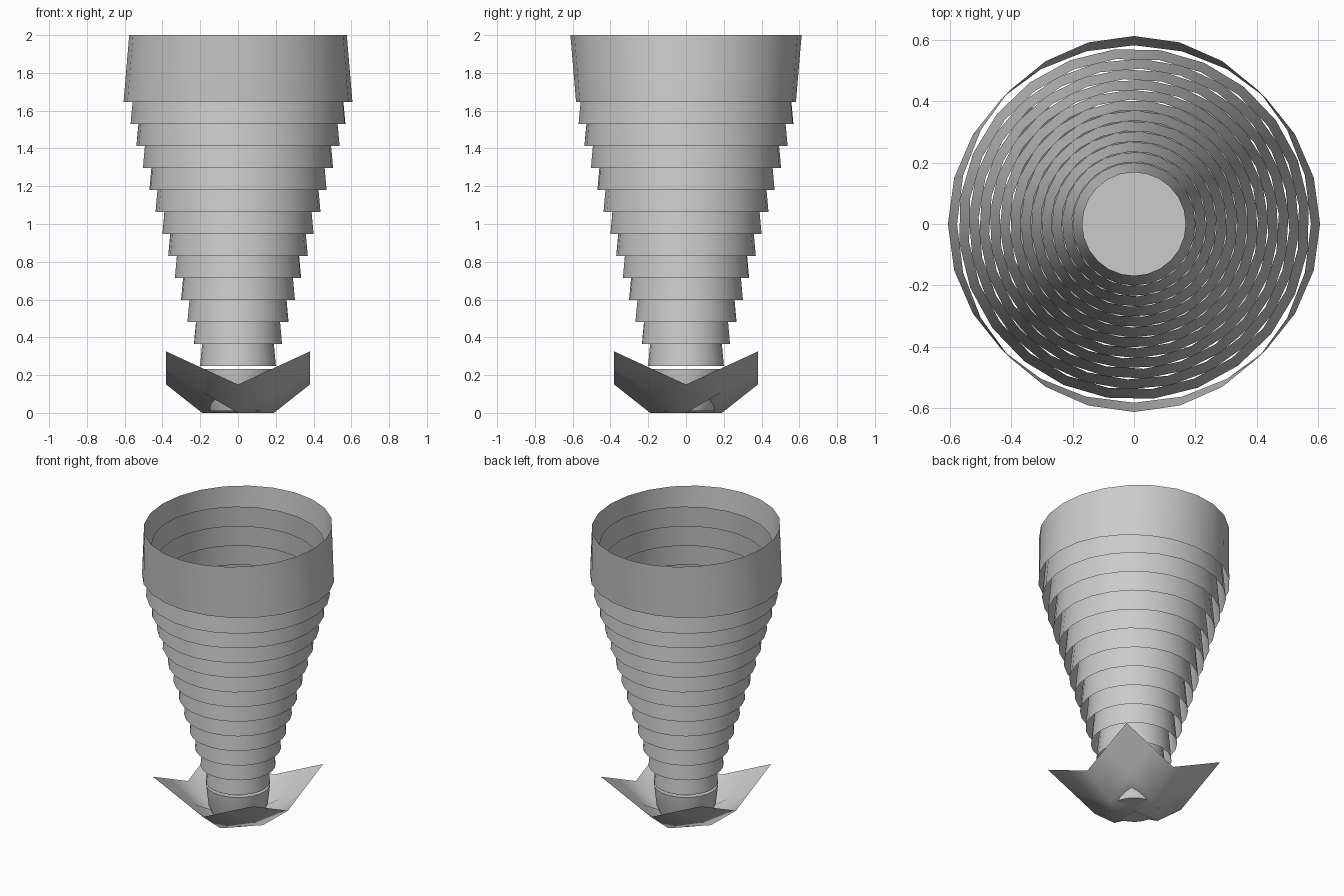
import bpy, bmesh, math

if "Cube" in bpy.data.objects:
    bpy.data.objects.remove(bpy.data.objects["Cube"])

SIDES = 24


def make_object(name, bm, angle):
    mesh = bpy.data.meshes.new(name)
    bmesh.ops.recalc_face_normals(bm, faces=bm.faces)
    bm.to_mesh(mesh)
    bm.free()
    ob = bpy.data.objects.new(name, mesh)
    bpy.context.collection.objects.link(ob)
    bpy.ops.object.select_all(action='DESELECT')
    ob.select_set(True)
    bpy.context.view_layer.objects.active = ob
    bpy.ops.object.shade_smooth_by_angle(angle=math.radians(angle))
    return ob


def loft(name, loops, turn=0.0, caps=False):
    """Skin a stack of ellipses given as (x radius, y radius, z)."""
    bm = bmesh.new()
    rows = []
    for rx, ry, z in loops:
        rows.append([bm.verts.new((rx * math.cos(turn + math.tau * i / SIDES),
                                   ry * math.sin(turn + math.tau * i / SIDES), z))
                     for i in range(SIDES)])
    for a, b in zip(rows, rows[1:]):
        for i in range(SIDES):
            j = (i + 1) % SIDES
            bm.faces.new((a[i], a[j], b[j], b[i]))
    if caps:
        bm.faces.new(rows[0])
        bm.faces.new(rows[-1])
    return make_object(name, bm, 40)


# Flared top ring, oval in opposite directions at its two rims
loft("top_ring", [(0.606, 0.582, 1.645), (0.576, 0.612, 2.0)])

# Nested open rings, each smaller and lower than the last
for k in range(1, 13):
    r = 0.606 - 0.0338 * k
    z = 1.645 - 0.1163 * k
    loft(f"ring_{k + 1}", [(r, r, z), (r - 0.032, r - 0.032, z + 0.355)],
         turn=0.11 * k)

# Closed cup under the smallest ring
loft("base_cup", [(0.15, 0.15, 0.01), (0.185, 0.185, 0.10), (0.2, 0.2, 0.232)],
     caps=True)

# Four-petal base: a square sheet with raised corners
height = {(0, 0): 0, (0, 1): 0, (1, 1): 0.11, (0, 2): 0.15,
          (1, 2): 0.2375, (2, 2): 0.325}
bm = bmesh.new()
grid = {}
for i in range(-2, 3):
    for j in range(-2, 3):
        key = tuple(sorted((abs(i), abs(j))))
        grid[i, j] = bm.verts.new((0.19 * i, 0.19 * j, height[key]))
for i in range(-2, 2):
    for j in range(-2, 2):
        bm.faces.new((grid[i, j], grid[i + 1, j], grid[i + 1, j + 1], grid[i, j + 1]))
make_object("petal_base", bm, 50)
